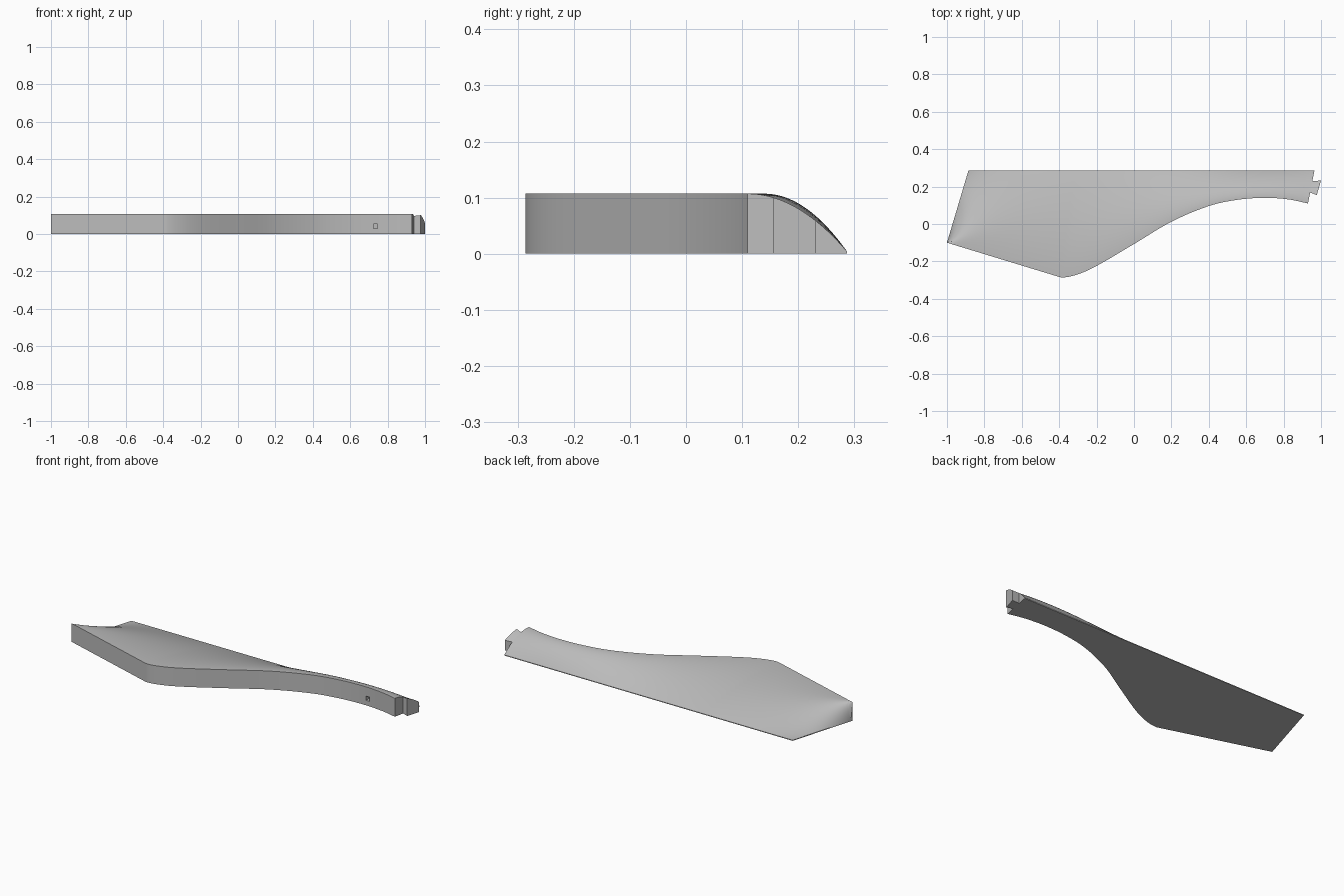
import bpy, bmesh, math

if "Cube" in bpy.data.objects:
    bpy.data.objects.remove(bpy.data.objects["Cube"])

BACK, TOP, THIN = 0.287, 0.107, 0.004

grey = bpy.data.materials.new("plain grey")
grey.use_nodes = True
grey.diffuse_color = (0.5, 0.5, 0.5, 1)
grey.node_tree.nodes["Principled BSDF"].inputs["Base Color"].default_value = (0.5, 0.5, 0.5, 1)

# Curved part of the front edge
CURVE = [(-0.39, -0.286), (-0.3, -0.269), (-0.2, -0.224), (0, -0.107), (0.2, 0.012),
         (0.4, 0.096), (0.55, 0.129), (0.7, 0.14), (0.83, 0.131), (0.93, 0.11)]


def lerp(a, b, t):
    return a + (b - a) * t


def slope(i):
    a, b = CURVE[max(i - 1, 0)], CURVE[min(i + 1, len(CURVE) - 1)]
    return (b[1] - a[1]) / (b[0] - a[0])


def front_y(x):
    x0, y0 = CURVE[0]
    if x <= x0:
        return lerp(-0.1, y0, (x + 1) / (x0 + 1))
    i = max(k for k in range(len(CURVE) - 1) if CURVE[k][0] <= x)
    (xa, ya), (xb, yb) = CURVE[i], CURVE[i + 1]
    w = xb - xa
    t = (x - xa) / w
    m0 = slope(i) * w if i else -0.02 * w
    m1 = slope(i + 1) * w
    return (ya * (2*t**3 - 3*t**2 + 1) + m0 * (t**3 - 2*t**2 + t)
            + yb * (3*t**2 - 2*t**3) + m1 * (t**3 - t**2))


def finish(ob, mesh):
    bpy.context.collection.objects.link(ob)
    mesh.materials.append(grey)


def solid(name, point, cols, rows):
    """Closed solid between a curved top grid and the flat base."""
    bm = bmesh.new()
    top = [[bm.verts.new(point(i / cols, j / rows)) for j in range(rows + 1)]
           for i in range(cols + 1)]
    low = [[bm.verts.new((v.co.x, v.co.y, 0)) for v in line] for line in top]
    for i in range(cols):
        for j in range(rows):
            for g in (top, low):
                bm.faces.new((g[i][j], g[i + 1][j], g[i + 1][j + 1], g[i][j + 1]))
    rims = [[(i, 0) for i in range(cols + 1)], [(i, rows) for i in range(cols + 1)],
            [(0, j) for j in range(rows + 1)], [(cols, j) for j in range(rows + 1)]]
    for rim in rims:
        for (a, b), (c, d) in zip(rim, rim[1:]):
            bm.faces.new((low[a][b], low[c][d], top[c][d], top[a][b]))
    bmesh.ops.recalc_face_normals(bm, faces=bm.faces)
    mesh = bpy.data.meshes.new(name)
    bm.to_mesh(mesh)
    bm.free()
    ob = bpy.data.objects.new(name, mesh)
    finish(ob, mesh)
    bpy.ops.object.select_all(action='DESELECT')
    ob.select_set(True)
    bpy.context.view_layer.objects.active = ob
    bpy.ops.object.shade_smooth_by_angle(angle=math.radians(30))
    return ob


def bulge(t):
    return 1 - (1 - t) ** 2


# Blade: rounded toward the thin back edge, rolling down at the broad end
def blade_point(u, v):
    u = u ** 1.6
    xf = lerp(-1, 0.93, u)
    x = lerp(lerp(-0.885, 0.965, u), xf, v)
    y = lerp(BACK, front_y(xf), v)
    roll = 1 - math.exp(-1.85 * u / (0.15 * (1 - v))) if v < 0.9999 else 1
    return x, y, lerp(THIN, TOP, bulge(v) * roll)


# Flared joint tongue at the narrow end
def tongue_point(u, v):
    x = lerp(lerp(0.94, 0.925, v), lerp(1.0, 0.977, v), u)
    y = lerp(lerp(0.229, 0.232, u), lerp(0.174, 0.155, u), v)
    return x, y, lerp(THIN, TOP, bulge((BACK - y) / (BACK - 0.11)))


blade = solid("blade", blade_point, 150, 32)
solid("joint_tongue", tongue_point, 2, 10)

# Small pocket in the front wall
bpy.ops.mesh.primitive_cube_add(size=1, location=(0.735, 0.14, 0.041))
cutter = bpy.context.object
cutter.name = "pocket_cutter"
cutter.scale = (0.022, 0.05, 0.024)
cutter.data.materials.append(grey)
cutter.hide_render = True
cutter.display_type = 'WIRE'
cut = blade.modifiers.new("pocket", 'BOOLEAN')
cut.operation = 'DIFFERENCE'
cut.object = cutter
